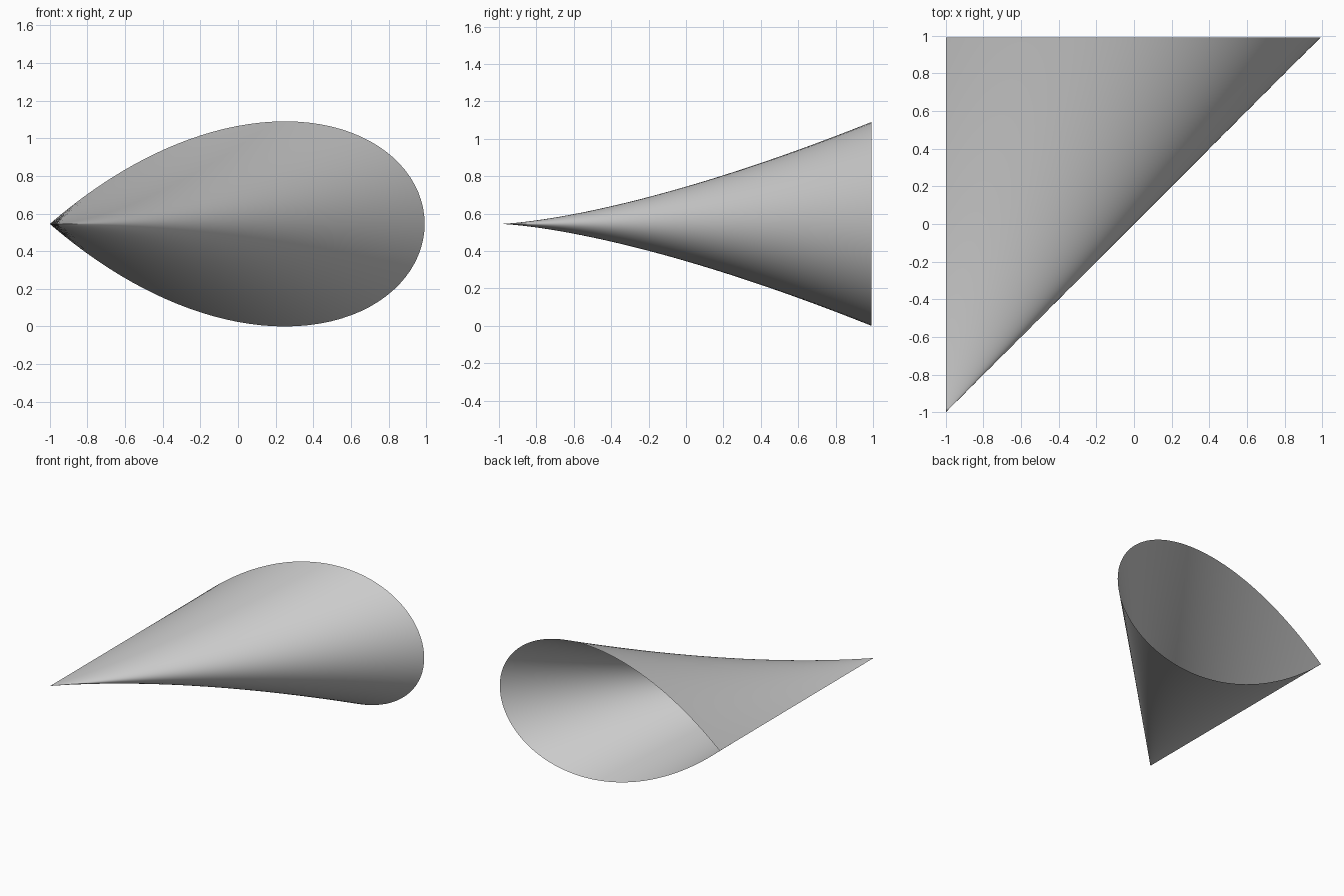
import bpy, bmesh, math

if "Cube" in bpy.data.objects:
    bpy.data.objects.remove(bpy.data.objects["Cube"])

ROWS, COLS = 90, 96      # along the length, around the loop
HALF_HEIGHT = 0.545
BEND = 0.74              # skews the teardrop towards its sharp edge


def teardrop(v):
    """Loop section: sharp at v = +-1 (u = 0), round at v = 0 (u = 1)."""
    u = 1 - v * v
    return u, u * v / math.sqrt(1 + BEND * u)


samples = [teardrop(math.sin(math.pi * (j / COLS - 0.5))) for j in range(COLS + 1)]
peak = max(w for _, w in samples)

# Open sheet: a teardrop loop growing from a point at the front to the open back
bm = bmesh.new()
rows = []
for i in range(ROWS + 1):
    t = i / ROWS
    y = -1 + 1.992 * t
    height = HALF_HEIGHT * t ** 1.46
    rows.append([bm.verts.new((-1 + 1.992 * t * u, y, HALF_HEIGHT + height * w / peak))
                 for u, w in samples])
for a, b in zip(rows, rows[1:]):
    for j in range(COLS):
        bm.faces.new((a[j], a[j + 1], b[j + 1], b[j]))

# Close the tip and the straight seam
bmesh.ops.remove_doubles(bm, verts=bm.verts, dist=1e-5)
bmesh.ops.recalc_face_normals(bm, faces=bm.faces)

mesh = bpy.data.meshes.new("folded_sheet")
bm.to_mesh(mesh)
bm.free()
sheet = bpy.data.objects.new("folded_sheet", mesh)
bpy.context.collection.objects.link(sheet)
bpy.context.view_layer.objects.active = sheet
sheet.select_set(True)
bpy.ops.object.shade_smooth_by_angle(angle=math.radians(35))
